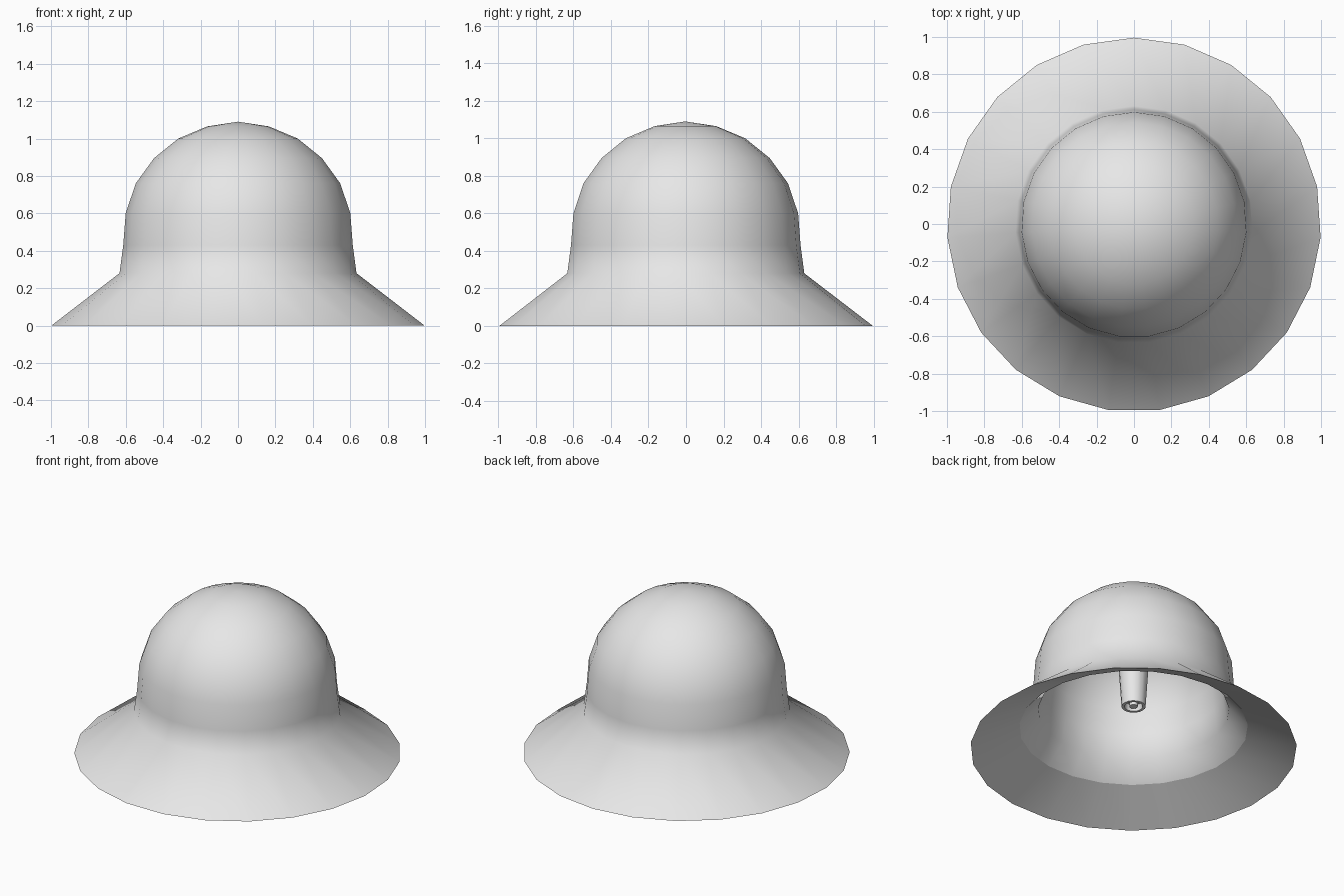
import bpy, bmesh, math

cube = bpy.data.objects.get("Cube")
if cube:
    bpy.data.objects.remove(cube, do_unlink=True)

grey = bpy.data.materials.new("light_grey")
grey.use_nodes = True
grey.diffuse_color = (0.8, 0.8, 0.8, 1)
grey.node_tree.nodes["Principled BSDF"].inputs["Base Color"].default_value = (0.8, 0.8, 0.8, 1)


def lathe(name, profile, sides, sharp_rings=()):
    """Revolve (radius, z) points about z; listed profile indices become sharp rings."""
    bm = bmesh.new()
    rings = []
    for r, z in profile:
        if r == 0:
            rings.append([bm.verts.new((0, 0, z))] * sides)
        else:
            angles = [math.pi / 2 + math.tau * i / sides for i in range(sides)]
            rings.append([bm.verts.new((r * math.cos(a), r * math.sin(a), z)) for a in angles])
    for a, b in zip(rings, rings[1:]):
        for i in range(sides):
            j = (i + 1) % sides
            # dict.fromkeys drops the repeated pole vertex, leaving a triangle
            bm.faces.new(list(dict.fromkeys((a[i], a[j], b[j], b[i]))))
    bmesh.ops.recalc_face_normals(bm, faces=bm.faces)
    for f in bm.faces:
        f.smooth = True
    for k in sharp_rings:
        for i in range(sides):
            edge = bm.edges.get((rings[k][i], rings[k][(i + 1) % sides]))
            edge.smooth = False
    mesh = bpy.data.meshes.new(name)
    bm.to_mesh(mesh)
    bm.free()
    mesh.materials.append(grey)
    obj = bpy.data.objects.new(name, mesh)
    bpy.context.collection.objects.link(obj)
    obj.location.y = -0.004
    return obj


# Hollow domed shell with a flared brim: outside from the crown down, then back up inside
outside = [(0, 1.09), (0.165, 1.065), (0.32, 1.0), (0.45, 0.895), (0.548, 0.76),
           (0.602, 0.60), (0.615, 0.43), (0.635, 0.28), (1.0, 0.0)]
inside = [(0.70, 0.15), (0.585, 0.27), (0.56, 0.43), (0.545, 0.59), (0.495, 0.735),
          (0.41, 0.85), (0.29, 0.945), (0.15, 1.0), (0, 1.02)]
rim = len(outside) - 1
lathe("bell_shell", outside + inside, 23, (rim, rim + 1))

# Tapered hanging stem with a recessed end and a small pin inside it
stem = [(0, 1.01), (0.12, 1.01), (0.074, 0.30), (0.056, 0.30), (0.05, 0.34),
        (0.026, 0.34), (0.026, 0.30), (0, 0.30)]
lathe("hanging_stem", stem, 16, range(1, 7))
